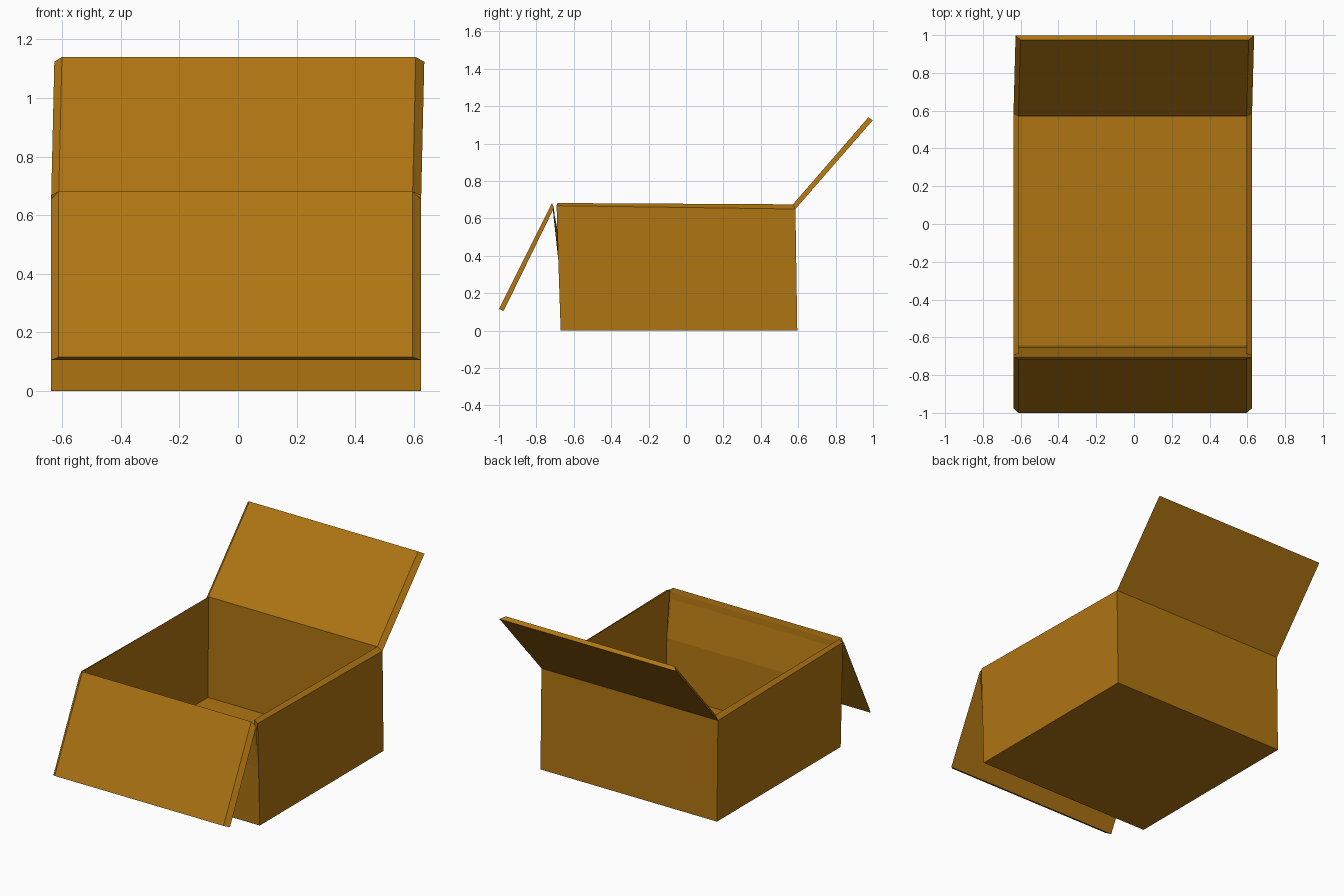
import bpy, bmesh

if "Cube" in bpy.data.objects:
    bpy.data.objects.remove(bpy.data.objects["Cube"])

# Open carton: one folded sheet of card with an outer and an inner skin.
# Each fold point: (outer x grow, outer y, z), (inner x grow, inner y, z);
# every point exists once on the left and once on the right.
XO = {"L": -0.638, "R": 0.625}
XI = {"L": -0.612, "R": 0.596}
PROFILE = {
    "front_base":   ((-0.670, 0.000), (-0.643, 0.025), 0.0),
    "front_crease": ((-0.683, 0.380), (-0.655, 0.380), 0.0),
    "front_fold":   ((-0.706, 0.655), (-0.716, 0.682), 0.0),
    "front_tip":    ((-0.975, 0.105), (-1.000, 0.116), 0.0),
    "side_front":   ((-0.692, 0.668), (-0.688, 0.682), 0.0),   # torn corner
    "back_base":    ((0.595, 0.000), (0.568, 0.025), 0.0),
    "back_fold":    ((0.585, 0.650), (0.572, 0.675), 0.0),
    "back_tip":     ((0.998, 1.124), (0.975, 1.140), 0.011),   # skewed flap
}


def across(a, b):
    """Panel running the full width between two fold lines."""
    return [(a, "L"), (a, "R"), (b, "R"), (b, "L")]


panels = [
    across("front_base", "back_base"),       # floor
    across("back_base", "back_fold"),        # back wall
    across("back_fold", "back_tip"),         # back flap
    across("front_base", "front_crease"),    # lower front wall
    across("front_crease", "front_fold"),    # upper front wall, leaning out
    across("front_fold", "front_tip"),       # front flap
]
for s in "LR":                               # side walls
    panels.append([(n, s) for n in ("front_base", "front_crease", "side_front",
                                    "back_fold", "back_base")])

bm = bmesh.new()
outer, inner = {}, {}
for name, (o, i, skew) in PROFILE.items():
    for s in "LR":
        outer[name, s] = bm.verts.new((XO[s] + skew, *o))
        inner[name, s] = bm.verts.new((XI[s] + skew, *i))

# Both skins, counting how many panels use each edge
uses = {}
for p in panels:
    bm.faces.new([outer[k] for k in p])
    bm.faces.new([inner[k] for k in p])
    for a, b in zip(p, p[1:] + p[:1]):
        uses[frozenset((a, b))] = uses.get(frozenset((a, b)), 0) + 1

# Card edges close the skins wherever a panel edge is free
for e, n in uses.items():
    if n == 1:
        a, b = tuple(e)
        bm.faces.new([outer[a], outer[b], inner[b], inner[a]])

bmesh.ops.recalc_face_normals(bm, faces=bm.faces)
mesh = bpy.data.meshes.new("open_carton")
bm.to_mesh(mesh)
bm.free()

card = bpy.data.materials.new("brown cardboard")
card.diffuse_color = (0.43, 0.178, 0.006, 1)
card.use_nodes = True
card.node_tree.nodes["Principled BSDF"].inputs["Base Color"].default_value = card.diffuse_color
mesh.materials.append(card)
box = bpy.data.objects.new("open_carton", mesh)
bpy.context.collection.objects.link(box)
